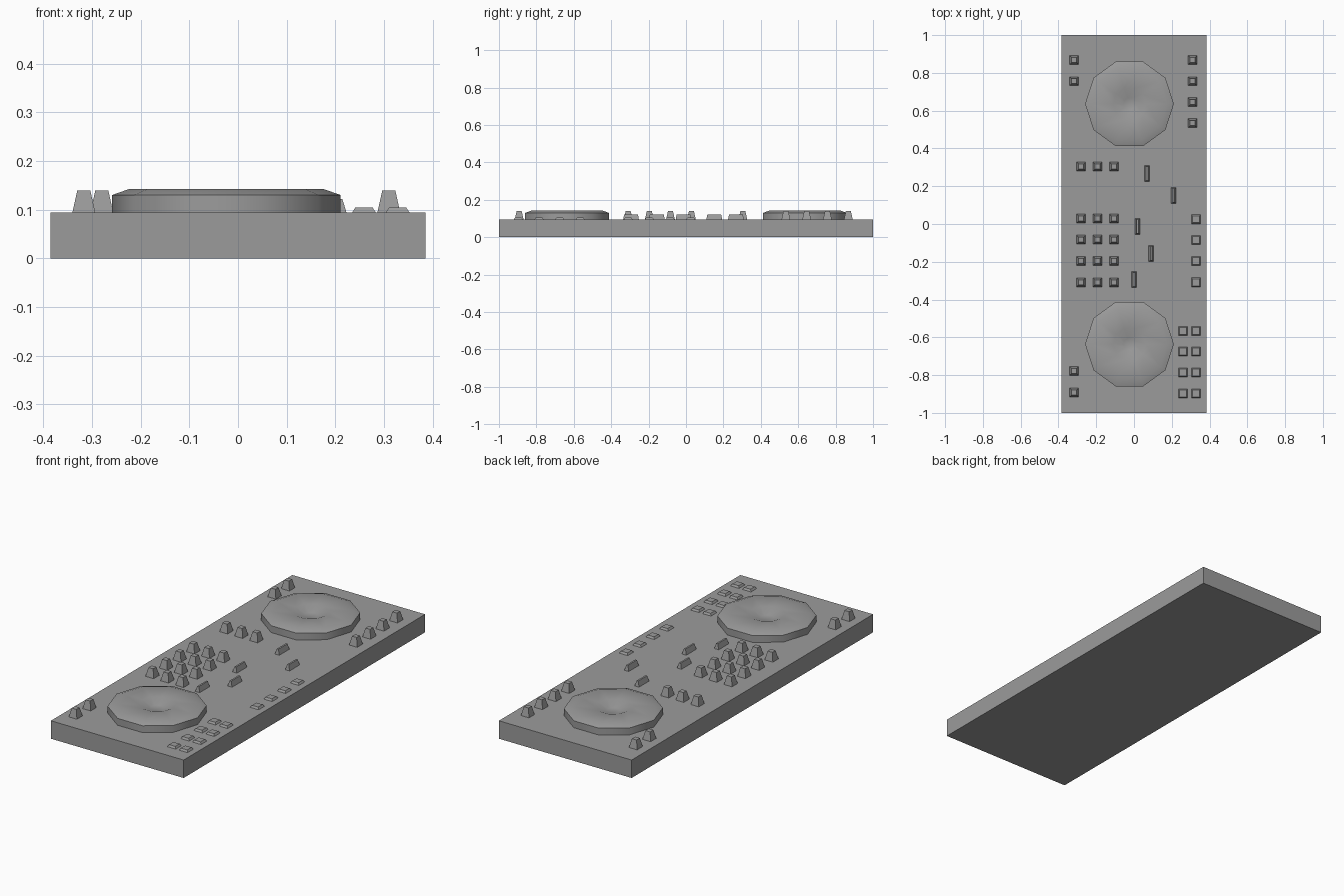
import bpy, bmesh
from math import cos, sin, tau, radians

cube = bpy.data.objects.get("Cube")
if cube:
    bpy.data.objects.remove(cube)

DECK = 0.094  # height of the panel surface

gray = bpy.data.materials.new("mid_gray")
gray.use_nodes = True
color = (0.33, 0.33, 0.33, 1)
gray.diffuse_color = color
gray.node_tree.nodes["Principled BSDF"].inputs["Base Color"].default_value = color


def finish(name, bm, location):
    bmesh.ops.recalc_face_normals(bm, faces=bm.faces)
    mesh = bpy.data.meshes.new(name)
    bm.to_mesh(mesh)
    bm.free()
    mesh.materials.append(gray)
    obj = bpy.data.objects.new(name, mesh)
    obj.location = location
    bpy.context.collection.objects.link(obj)
    return obj


def block(name, x, y, z, base, top, height):
    """Box standing on z whose top is scaled to a smaller rectangle."""
    bm = bmesh.new()
    bmesh.ops.create_cube(bm, size=1)
    for v in bm.verts:
        size = top if v.co.z > 0 else base
        v.co = (v.co.x * size[0], v.co.y * size[1], height if v.co.z > 0 else 0)
    return finish(name, bm, (x, y, z))


def platter(name, x, y, sides=10):
    """Ten-sided dish turned from a radius and height profile."""
    profile = [(0.235, 0), (0.235, 0.036), (0.201, 0.048), (0.087, 0.045), (0.032, 0.024)]
    bm = bmesh.new()
    rings = [[bm.verts.new((r * cos(tau * i / sides), r * sin(tau * i / sides), z))
              for i in range(sides)] for r, z in profile]
    for low, high in zip(rings, rings[1:]):
        for i in range(sides):
            j = (i + 1) % sides
            bm.faces.new((low[i], low[j], high[j], high[i]))
    bm.faces.new(rings[0])
    bm.faces.new(rings[-1])
    obj = finish(name, bm, (x, y, DECK))
    bpy.ops.object.select_all(action="DESELECT")
    obj.select_set(True)
    bpy.context.view_layer.objects.active = obj
    bpy.ops.object.shade_smooth_by_angle(angle=radians(40))


# Panel body and the two platters
block("panel_body", 0, 0, 0, (0.77, 2), (0.77, 2), DECK)
platter("back_platter", -0.024, 0.636)
platter("front_platter", -0.024, -0.636)

# Tall tapered knobs: columns crossed with rows
pad_rows = [0.029, -0.083, -0.196, -0.309]
end_rows = [0.868, 0.756, 0.645, 0.534]
knob_groups = [
    ("mixer_knob", [-0.28, -0.193, -0.106], [0.304] + pad_rows),
    ("corner_knob", [-0.317], end_rows[:2] + [-0.778, -0.892]),
    ("side_knob", [0.31], end_rows),
]
for name, columns, rows in knob_groups:
    for x in columns:
        for y in rows:
            block(name, x, y, DECK, (0.047, 0.047), (0.027, 0.027), 0.045)

# Flat buttons
button_groups = [
    ("edge_button", [0.328], [0.025, -0.085, -0.196, -0.309]),
    ("pad_button", [0.259, 0.328], [-0.566, -0.675, -0.786, -0.897]),
]
for name, columns, rows in button_groups:
    for x in columns:
        for y in rows:
            block(name, x, y, DECK, (0.049, 0.049), (0.036, 0.036), 0.01)

# Narrow slider caps
for x, y in [(0.069, 0.267), (0.21, 0.151), (0.019, -0.013), (0.091, -0.156), (0, -0.294)]:
    block("slider_cap", x, y, DECK, (0.026, 0.084), (0.009, 0.074), 0.028)
